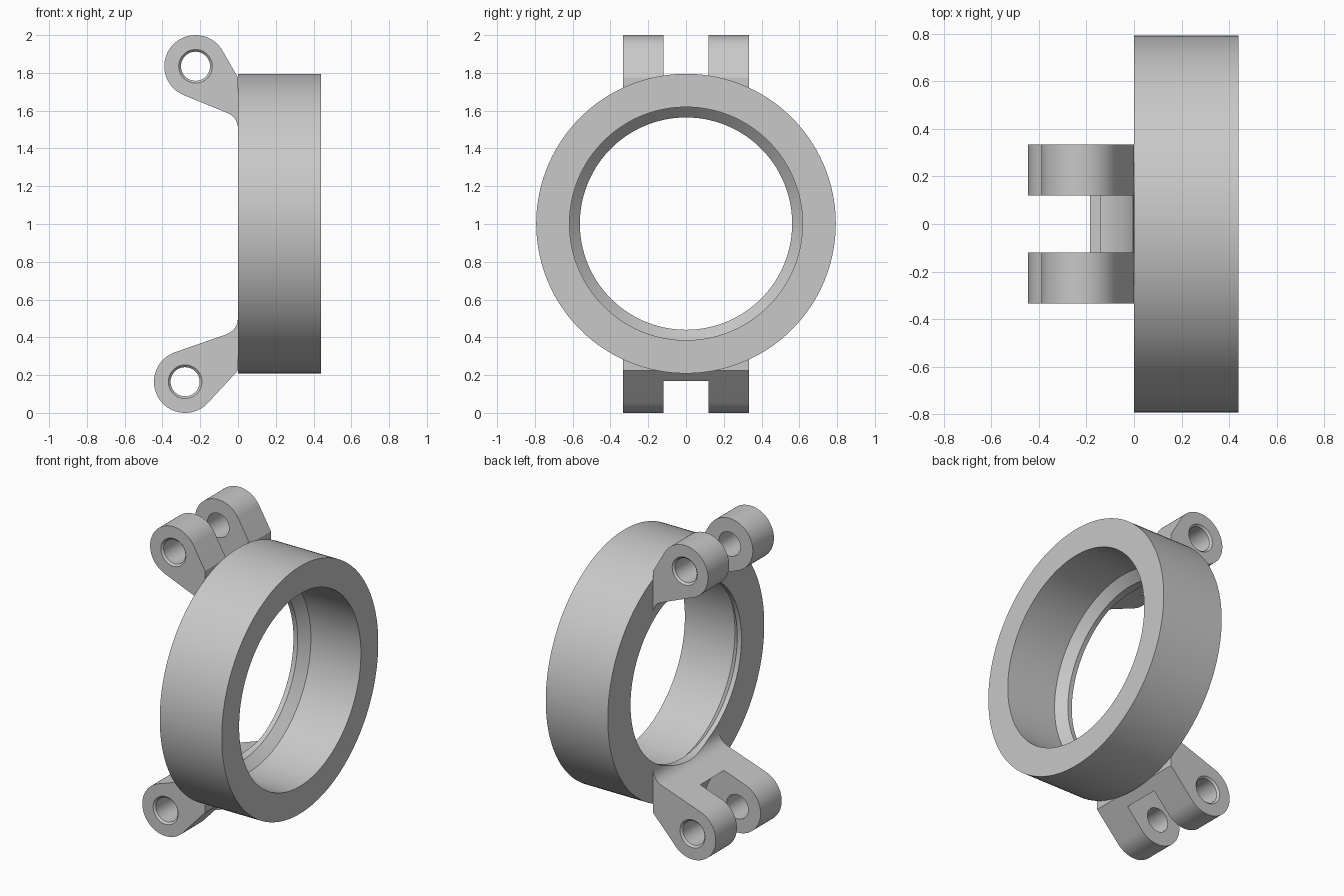
import bpy, math
from mathutils import Vector, Matrix

cube = bpy.data.objects.get("Cube")
if cube:
    bpy.data.objects.remove(cube, do_unlink=True)

grey = bpy.data.materials.new("light_grey")
grey.use_nodes = True
GREY = (0.58, 0.58, 0.58, 1)
grey.diffuse_color = GREY
grey.node_tree.nodes["Principled BSDF"].inputs["Base Color"].default_value = GREY


def make(name, verts, faces):
    mesh = bpy.data.meshes.new(name)
    mesh.from_pydata(verts, [], faces)
    mesh.materials.append(grey)
    obj = bpy.data.objects.new(name, mesh)
    bpy.context.collection.objects.link(obj)
    return obj


def lathe(name, profile, matrix, segments, closed):
    """Spin (radius, height) points round local z, looped or capped."""
    n = len(profile)
    verts, faces = [], []
    for i in range(segments):
        a = math.tau * i / segments
        verts += [matrix @ Vector((r * math.cos(a), r * math.sin(a), h)) for r, h in profile]
        j = (i + 1) % segments
        for k in range(n if closed else n - 1):
            m = (k + 1) % n
            faces.append((i * n + k, j * n + k, j * n + m, i * n + m))
    if not closed:
        faces.append([i * n for i in reversed(range(segments))])
        faces.append([i * n + n - 1 for i in range(segments)])
    return make(name, verts, faces)


def cut(obj, cutter):
    cutter.hide_render = True
    mod = obj.modifiers.new("cut", "BOOLEAN")
    mod.operation, mod.solver, mod.object = "DIFFERENCE", "EXACT", cutter
    bpy.context.view_layer.objects.active = obj
    bpy.ops.object.modifier_apply(modifier=mod.name)
    bpy.data.objects.remove(cutter, do_unlink=True)


def smooth(obj):
    bpy.ops.object.select_all(action="DESELECT")
    obj.select_set(True)
    bpy.context.view_layer.objects.active = obj
    bpy.ops.object.shade_smooth_by_angle(angle=math.radians(25))


CENTRE_Z = 1.002
ALONG_X = Matrix.Translation((0, 0, CENTRE_Z)) @ Matrix.Rotation(math.pi / 2, 4, "Y")
BORE, OUTER, DEPTH = 0.562, 0.793, 0.44

# Ring with a wide bore, a sloped shoulder and a narrow lip at the rear
ring = lathe("ring", [(OUTER, 0), (OUTER, DEPTH), (0.617, DEPTH), (0.617, 0.085), (BORE, 0.03), (BORE, 0)],
             ALONG_X, 160, True)
smooth(ring)

BOSS, HOLE, HALF, GAP = 0.165, 0.077, 0.334, 0.12


def tangent(point, centre, side):
    """Angle on the boss circle where the line from point touches it."""
    d = point - centre
    return math.atan2(d.y, d.x) + side * math.acos(BOSS / d.length)


def clevis(name, cx, cz, rim_z, corner_z, fillet, up):
    centre = Vector((cx, cz))
    rim, corner = Vector((0, rim_z)), Vector((0, corner_z))
    a0 = tangent(rim, centre, up)
    a1 = tangent(corner, centre, -up)
    sweep = up * ((up * (a1 - a0)) % math.tau)
    # Side profile: rim point, round boss, then filleted root
    pts = [rim]
    for i in range(49):
        a = a0 + sweep * i / 48
        pts.append(centre + BOSS * Vector((math.cos(a), math.sin(a))))
    start = corner + (pts[-1] - corner).normalized() * fillet
    end = corner - Vector((0, up * fillet))
    for i in range(13):
        t = i / 12
        pts.append(start * (1 - t) ** 2 + corner * 2 * t * (1 - t) + end * t * t)
    if up < 0:
        pts.reverse()
    n = len(pts)
    verts = [(p.x, y, p.y) for y in (-HALF, HALF) for p in pts]
    faces = [list(range(n)), list(reversed(range(n, 2 * n)))]
    faces += [(i, i + n, (i + 1) % n + n, (i + 1) % n) for i in range(n)]
    obj = make(name, verts, faces)

    # Round slot between the ears, pin hole with chamfered mouths, ring bore
    pin = Matrix.Translation((cx, 0, cz)) @ Matrix.Rotation(math.pi / 2, 4, "X")
    cut(obj, lathe("slot_cutter", [(0.228, -GAP), (0.228, GAP)], pin, 96, False))
    wide, mouth = HOLE + 0.012, HALF - 0.012
    cut(obj, lathe("hole_cutter", [(wide, -HALF - 0.05), (wide, -HALF), (HOLE, -mouth),
                                   (HOLE, mouth), (wide, HALF), (wide, HALF + 0.05)], pin, 48, False))
    cut(obj, lathe("bore_cutter", [(BORE, -1), (BORE, 1)], ALONG_X, 160, False))
    smooth(obj)


clevis("upper_clevis", -0.225, 1.835, 1.775, 1.565, 0.065, 1)
clevis("lower_clevis", -0.28, 0.165, 0.225, 0.437, 0.072, -1)
